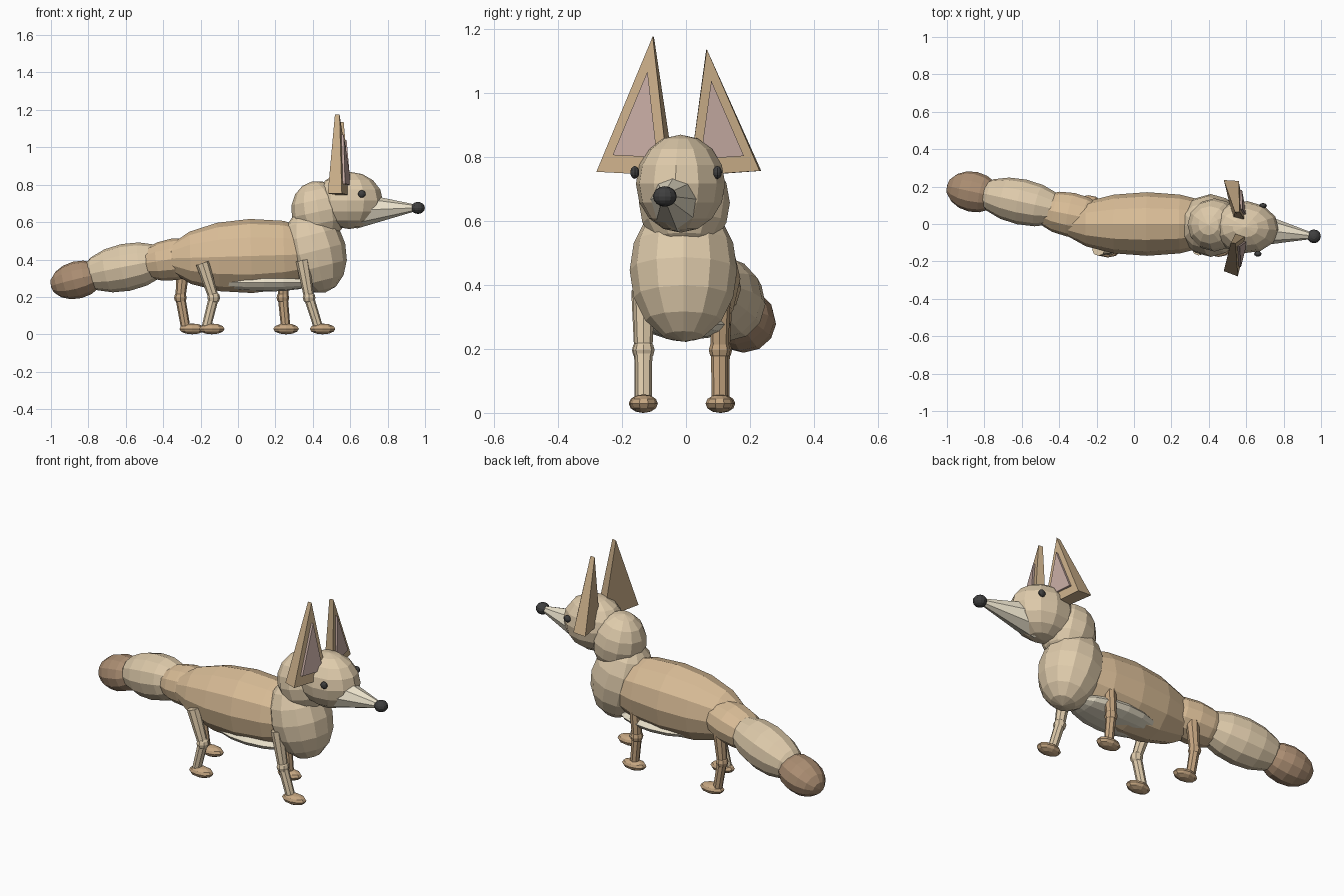
import bpy
from math import radians
from mathutils import Vector, Matrix, Euler

if "Cube" in bpy.data.objects:
    bpy.data.objects.remove(bpy.data.objects["Cube"])

COLORS = {
    "tan": (0.70, 0.51, 0.31), "sand": (0.74, 0.60, 0.41), "cream": (0.84, 0.77, 0.61),
    "brown": (0.56, 0.38, 0.22), "ear": (0.57, 0.41, 0.24), "dark": (0.41, 0.27, 0.17),
    "pink": (0.54, 0.39, 0.35), "black": (0.05, 0.05, 0.05),
}
MATS = {}
for key, c in COLORS.items():
    MATS[key] = bpy.data.materials.new(key)
    MATS[key].diffuse_color = (*c, 1)


def finish(name, color):
    ob = bpy.context.object
    ob.name = name
    ob.data.materials.append(MATS[color])
    return ob


def ellipsoid(name, loc, radii, color, rot=(0, 0, 0), axis=None, seg=12, rings=8):
    """Faceted ellipsoid; with axis given, the poles (third radius) lie along it."""
    bpy.ops.mesh.primitive_uv_sphere_add(segments=seg, ring_count=rings, radius=1)
    ob = finish(name, color)
    if axis:
        r = Vector(axis).to_track_quat('Z', 'Y').to_matrix().to_4x4()
    else:
        r = Euler([radians(a) for a in rot]).to_matrix().to_4x4()
    ob.matrix_world = Matrix.Translation(loc) @ r @ Matrix.Diagonal((*radii, 1))
    return ob


def limb(name, a, b, r1, r2, color, sides=8):
    a, b = Vector(a), Vector(b)
    bpy.ops.mesh.primitive_cone_add(vertices=sides, radius1=r1, radius2=r2, depth=(b - a).length)
    ob = finish(name, color)
    q = (b - a).to_track_quat('Z', 'Y').to_matrix().to_4x4()
    ob.matrix_world = Matrix.Translation((a + b) / 2) @ q
    return ob


def wedge(name, front, back, color):
    me = bpy.data.meshes.new(name)
    faces = [(0, 1, 2), (5, 4, 3)] + [(i, i + 3, (i + 1) % 3 + 3, (i + 1) % 3) for i in range(3)]
    me.from_pydata([tuple(p) for p in front + back], [], faces)
    ob = bpy.data.objects.new(name, me)
    bpy.context.collection.objects.link(ob)
    me.materials.append(MATS[color])
    bpy.context.view_layer.objects.active = ob
    ob.select_set(True)
    bpy.ops.object.mode_set(mode='EDIT')
    bpy.ops.mesh.select_all(action='SELECT')
    bpy.ops.mesh.normals_make_consistent(inside=False)
    bpy.ops.object.mode_set(mode='OBJECT')
    ob.select_set(False)


# Torso
ellipsoid("body", (0.07, 0, 0.423), (0.17, 0.198, 0.46), "tan", axis=(1, 0, 0.03))
ellipsoid("belly", (0.14, 0, 0.28), (0.14, 0.048, 0.27), "cream", axis=(1, 0, 0))
ellipsoid("chest", (0.41, -0.008, 0.45), (0.168, 0.168, 0.23), "sand", rot=(0, -14, 0))
ellipsoid("neck", (0.43, -0.005, 0.66), (0.145, 0.142, 0.165), "sand", rot=(0, -12, 0))

# Head and face, turned slightly toward the front
ellipsoid("head", (0.595, -0.017, 0.72), (0.18, 0.14, 0.153), "sand", rot=(0, 0, -5))
limb("muzzle", (0.63, -0.025, 0.667), (0.94, -0.062, 0.68), 0.098, 0.02, "cream")
ellipsoid("nose", (0.962, -0.066, 0.68), (0.037, 0.037, 0.032), "black")
ellipsoid("eye_near", (0.662, -0.16, 0.755), (0.02, 0.014, 0.02), "black")
ellipsoid("eye_far", (0.69, 0.098, 0.755), (0.02, 0.014, 0.02), "black")

# Ears: outer corner, inner corner, tip (front face, then back face)
EARS = {
    "near": ([(0.555, -0.28, 0.757), (0.61, -0.055, 0.745), (0.543, -0.104, 1.18)],
             [(0.48, -0.252, 0.757), (0.55, -0.035, 0.745), (0.518, -0.10, 1.178)]),
    "far": ([(0.56, 0.23, 0.76), (0.60, 0.01, 0.745), (0.565, 0.065, 1.14)],
            [(0.48, 0.235, 0.76), (0.53, 0.03, 0.745), (0.54, 0.063, 1.138)]),
}
for side, (front, back) in EARS.items():
    front, back = [Vector(p) for p in front], [Vector(p) for p in back]
    wedge("ear_" + side, front, back, "ear")
    mid = sum(front, Vector()) / 3
    small = [mid + (p - mid) * 0.62 for p in front]
    wedge("inner_ear_" + side, [p + Vector((0.012, 0, 0)) for p in small],
          [p - Vector((0.02, 0, 0)) for p in small], "pink")

# Tail
ellipsoid("tail_base", (-0.34, 0.05, 0.405), (0.118, 0.112, 0.21), "tan", axis=(-1, 0.2, -0.15))
ellipsoid("tail_middle", (-0.60, 0.118, 0.362), (0.122, 0.127, 0.25), "sand", axis=(-1, 0.22, -0.2))
ellipsoid("tail_tip", (-0.86, 0.172, 0.295), (0.108, 0.1, 0.148), "dark", axis=(-1, 0.22, -0.25))

# Legs: y, colour, hip, knee, ankle and paw as x (and z) positions
LEGS = [
    ("front_leg_near", -0.132, "sand", (0.345, 0.40), (0.38, 0.20), (0.43, 0.04), 0.452),
    ("front_leg_far", 0.105, "brown", (0.25, 0.40), (0.24, 0.20), (0.255, 0.04), 0.257),
    ("hind_leg_near", -0.135, "sand", (-0.19, 0.385), (-0.13, 0.20), (-0.17, 0.04), -0.14),
    ("hind_leg_far", 0.11, "brown", (-0.29, 0.385), (-0.308, 0.20), (-0.28, 0.04), -0.245),
]
for name, y, color, hip, knee, ankle, paw in LEGS:
    h, k, a = [(p[0], y, p[1]) for p in (hip, knee, ankle)]
    limb(name + "_upper", h, k, 0.036, 0.027, color)
    limb(name + "_lower", k, a, 0.027, 0.025, color)
    ellipsoid(name + "_knee", k, (0.034, 0.034, 0.034), color, seg=8, rings=6)
    ellipsoid(name + "_paw", (paw, y, 0.033), (0.072, 0.044, 0.029), "brown", seg=10, rings=6)

# Rest the paws on the ground
bpy.context.view_layer.update()
low = min((o.matrix_world @ v.co).z for o in bpy.data.objects for v in o.data.vertices)
for o in bpy.data.objects:
    o.matrix_world = Matrix.Translation((0, 0, -low)) @ o.matrix_world

for m in bpy.data.materials:
    if m.users and not m.is_grease_pencil:
        m.use_nodes = True
        m.node_tree.nodes["Principled BSDF"].inputs["Base Color"].default_value = m.diffuse_color
